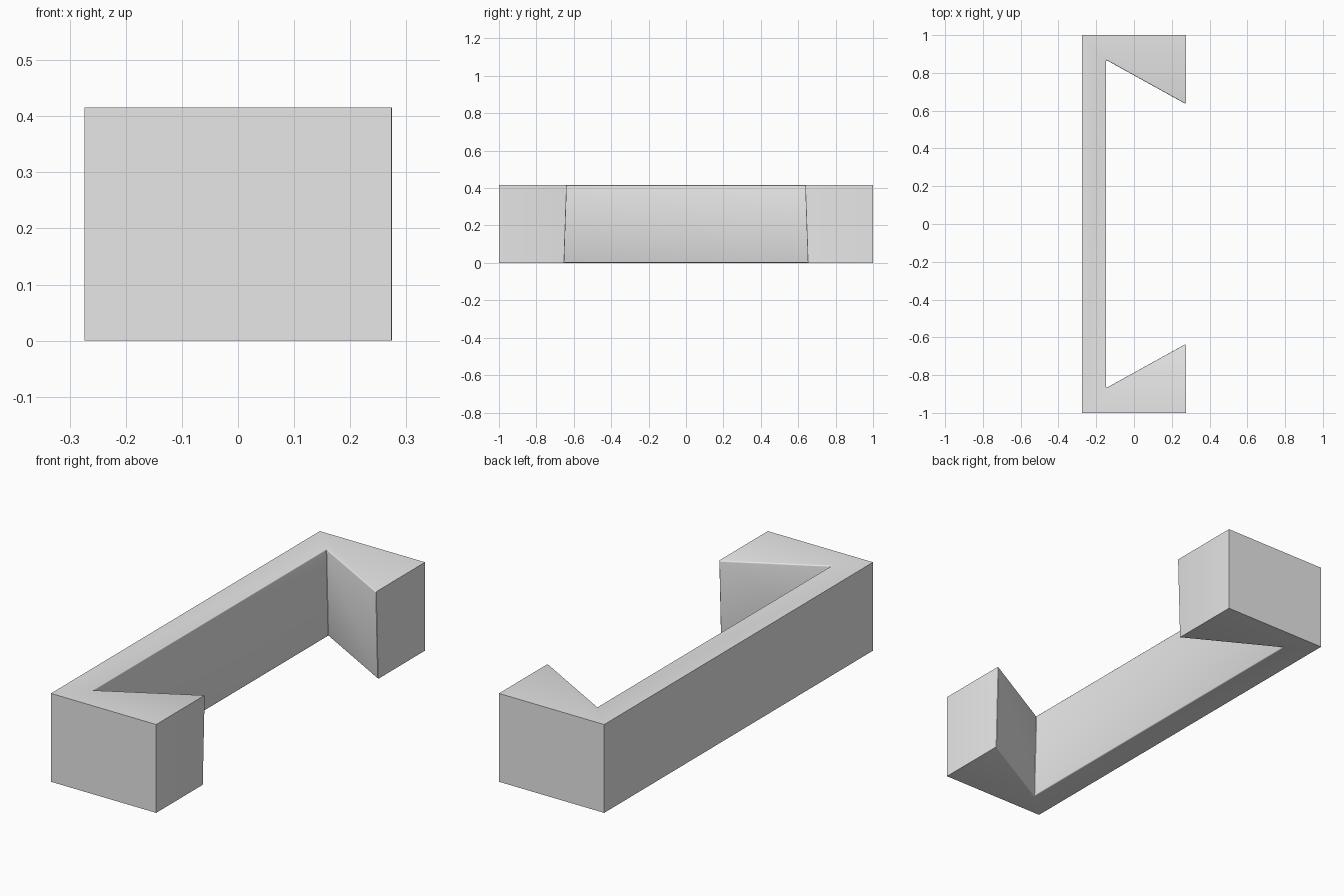
import bpy, bmesh, math

cube = bpy.data.objects.get("Cube")
if cube:
    bpy.data.objects.remove(cube, do_unlink=True)

HEIGHT = 0.416
HALF_X, HALF_Y = 0.274, 1.0
WALL_X = -0.147          # inner face of the long wall
ROUND = 0.006            # soft edge around the recess

grey = bpy.data.materials.new("light grey")
grey.use_nodes = True
grey.diffuse_color = (0.8, 0.8, 0.8, 1)
grey.node_tree.nodes["Principled BSDF"].inputs["Base Color"].default_value = (0.8, 0.8, 0.8, 1)


def outline(draft):
    """Bracket outline; draft widens the recess lengthwise."""
    tip, root = 0.635 + draft, 0.868 + draft
    half = [(-HALF_X, HALF_Y), (HALF_X, HALF_Y), (HALF_X, tip), (WALL_X, root)]
    return half + [(x, -y) for x, y in reversed(half)]


# Bracket body: long wall with a wedge-shaped jaw at each end
bm = bmesh.new()
bottom = [bm.verts.new((x, y, 0)) for x, y in outline(0.014)]
top = [bm.verts.new((x, y, HEIGHT)) for x, y in outline(0)]
bm.faces.new(bottom)
bm.faces.new(list(reversed(top)))
count = len(top)
sides = []
for i in range(count):
    j = (i + 1) % count
    sides.append(bm.faces.new((bottom[i], top[i], top[j], bottom[j])))
bmesh.ops.recalc_face_normals(bm, faces=bm.faces)

# Soften every edge of the three recess faces
recess_edges = list({e for f in sides[2:5] for e in f.edges})
bmesh.ops.bevel(bm, geom=recess_edges, offset=ROUND, segments=3,
                profile=0.5, affect='EDGES', clamp_overlap=True)

mesh = bpy.data.meshes.new("bracket")
bm.to_mesh(mesh)
bm.free()
mesh.materials.append(grey)
bracket = bpy.data.objects.new("bracket", mesh)
bpy.context.collection.objects.link(bracket)

bpy.ops.object.select_all(action='DESELECT')
bracket.select_set(True)
bpy.context.view_layer.objects.active = bracket
bpy.ops.object.shade_smooth_by_angle(angle=math.radians(35))
